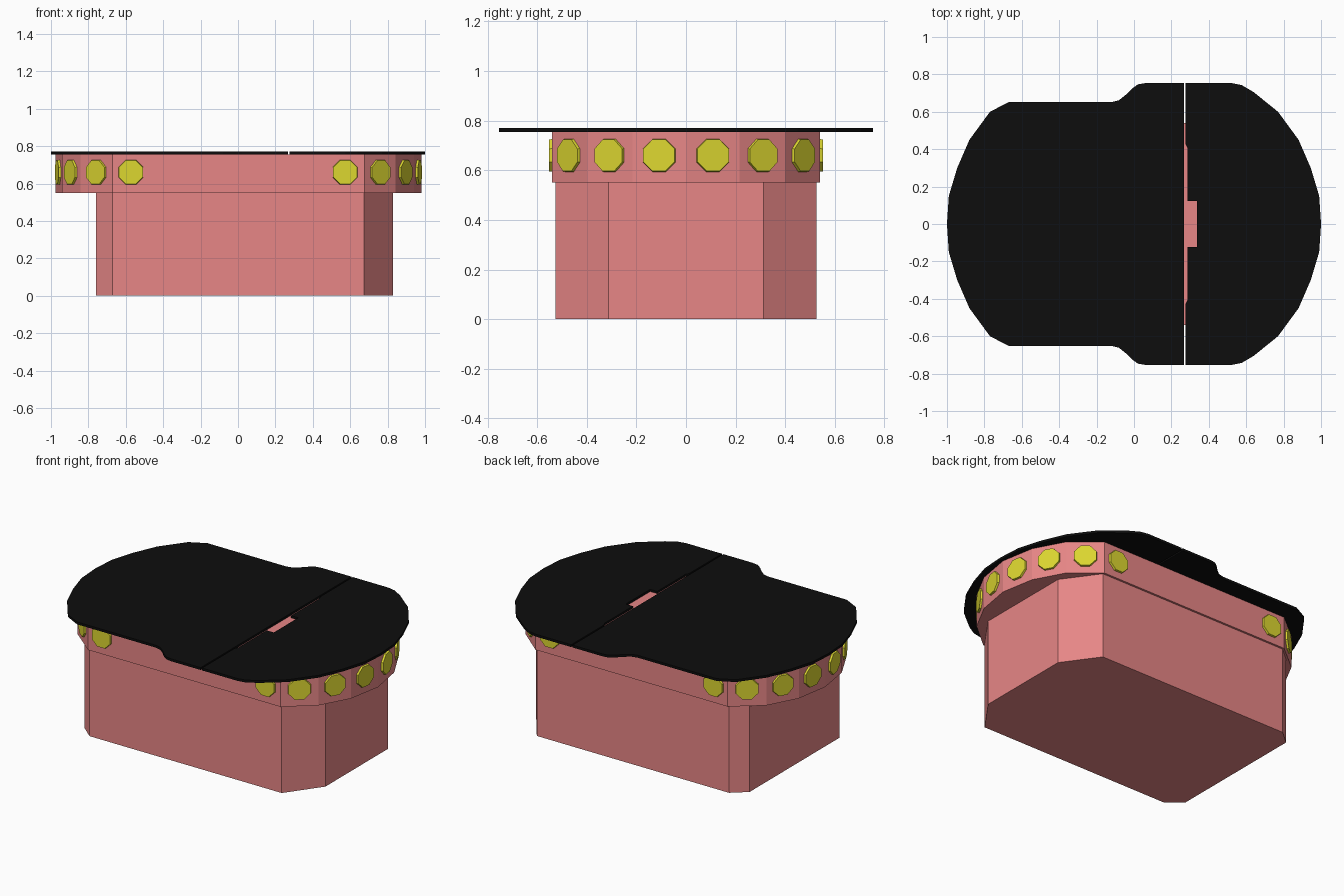
import bpy, bmesh, math
from mathutils import Vector, Matrix

if "Cube" in bpy.data.objects:
    bpy.data.objects.remove(bpy.data.objects["Cube"])


def material(name, color):
    m = bpy.data.materials.new(name)
    m.diffuse_color = (*color, 1)
    m.use_nodes = True
    m.node_tree.nodes["Principled BSDF"].inputs["Base Color"].default_value = m.diffuse_color
    return m


RED = material("red_plastic", (0.8, 0.24, 0.24))
BLACK = material("black_lid", (0.004, 0.004, 0.004))
YELLOW = material("yellow_stud", (0.72, 0.68, 0.03))


def finish(name, bm, mat):
    bmesh.ops.recalc_face_normals(bm, faces=bm.faces)
    me = bpy.data.meshes.new(name)
    bm.to_mesh(me)
    bm.free()
    me.materials.append(mat)
    ob = bpy.data.objects.new(name, me)
    bpy.context.collection.objects.link(ob)
    return ob


def prism(name, half, z0, z1, mat):
    """Extrude an outline given for y >= 0, mirrored across y = 0."""
    pts = half + [(x, -y) for x, y in reversed(half) if y > 0]
    bm = bmesh.new()
    f = bm.faces.new([bm.verts.new((x, y, z0)) for x, y in pts])
    r = bmesh.ops.extrude_face_region(bm, geom=[f], use_keep_orig=True)
    top = [v for v in r["geom"] if isinstance(v, bmesh.types.BMVert)]
    bmesh.ops.translate(bm, verts=top, vec=(0, 0, z1 - z0))
    return finish(name, bm, mat)


def stud(name, pos, normal):
    """Slightly tapered octagonal stud facing outward."""
    bm = bmesh.new()
    bmesh.ops.create_cone(bm, cap_ends=True, segments=8, radius1=0.074,
                          radius2=0.069, depth=0.024,
                          matrix=Matrix.Rotation(math.pi / 8, 4, 'Z'))
    ob = finish(name, bm, YELLOW)
    ob.location = pos
    ob.rotation_euler = normal.to_track_quat('Z', 'Y').to_euler()


# Lower body with chamfered corners
prism("base", [(-0.76, 0.45), (-0.67, 0.527), (0.675, 0.527), (0.83, 0.312)],
      0, 0.55, RED)

# Overhanging rim with faceted round ends
right_end = [(0.675, 0.54), (0.842, 0.4), (0.942, 0.215), (0.98, 0)]
left_end = [(-0.67, 0.54), (-0.842, 0.4), (-0.94, 0.215), (-0.975, 0)]
prism("rim", left_end[::-1] + right_end, 0.55, 0.756, RED)

# Studs: one on each end facet, plus one near each end of the long sides
for end_name, end in (("right", right_end), ("left", left_end)):
    sx = 1 if end[0][0] > 0 else -1
    spots = [(Vector((sx * 0.573, 0.54, 0.66)), Vector((0, 1, 0)))]
    for a, b in zip(end, end[1:]):
        d = Vector((b[0] - a[0], b[1] - a[1], 0)).normalized()
        mid = Vector(((a[0] + b[0]) / 2, (a[1] + b[1]) / 2, 0.66))
        spots.append((mid, Vector((sx * abs(d.y), abs(d.x), 0))))
    for i, (p, n) in enumerate(spots):
        for side, sy in (("back", 1), ("front", -1)):
            stud(f"stud_{end_name}_{side}_{i}", (p.x, p.y * sy, p.z),
                 Vector((n.x, n.y * sy, 0)))

# Wide lid panel with a stepped shoulder
prism("large_lid", [(-1, 0), (-0.99, 0.15), (-0.945, 0.3), (-0.88, 0.45),
                    (-0.77, 0.6), (-0.67, 0.652), (-0.12, 0.652),
                    (-0.08, 0.662), (-0.045, 0.69), (-0.01, 0.725),
                    (0.022, 0.747), (0.06, 0.753), (0.266, 0.753)],
      0.755, 0.77, BLACK)

# Smaller lid panel with a finger notch along the seam
prism("small_lid", [(0.336, 0.122), (0.287, 0.122), (0.287, 0.405),
                    (0.276, 0.425), (0.276, 0.753), (0.525, 0.753),
                    (0.575, 0.743), (0.64, 0.705), (0.77, 0.6),
                    (0.88, 0.45), (0.945, 0.3), (0.99, 0.15), (1, 0)],
      0.755, 0.77, BLACK)
